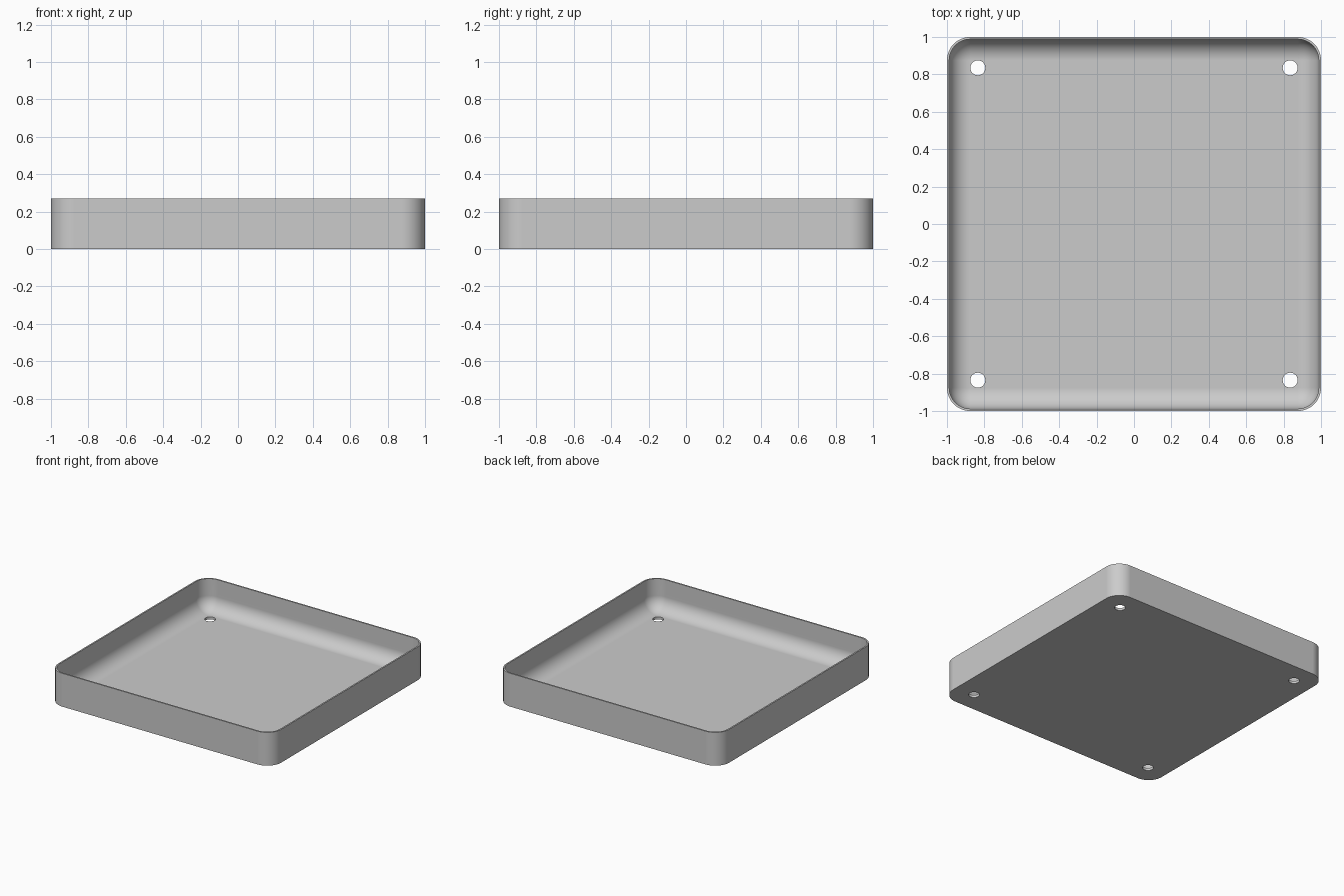
import bpy, bmesh
from math import sin, cos, pi

cube = bpy.data.objects.get("Cube")
if cube:
    bpy.data.objects.remove(cube, do_unlink=True)

HALF, HEIGHT, CORNER = 1.0, 0.27, 0.125
WALL, FLOOR, FILLET = 0.012, 0.02, 0.112
HOLE_POS, HOLE_RADIUS = 0.835, 0.04
CORNER_STEPS, FILLET_STEPS = 16, 14

gray = bpy.data.materials.new("plain gray")
gray.use_nodes = True
color = (0.6, 0.6, 0.6, 1)
gray.diffuse_color = color
gray.node_tree.nodes["Principled BSDF"].inputs["Base Color"].default_value = color


def rounded_ring(bm, inset, z):
    """Rounded square loop, inset from the outer outline."""
    radius = CORNER - inset
    centre = HALF - CORNER
    verts = []
    for k, (sx, sy) in enumerate([(1, 1), (-1, 1), (-1, -1), (1, -1)]):
        for i in range(CORNER_STEPS + 1):
            a = (k + i / CORNER_STEPS) * pi / 2
            verts.append(bm.verts.new((sx * centre + radius * cos(a),
                                       sy * centre + radius * sin(a), z)))
    return verts


# Tray shell: outer wall, rim, inner wall, fillet down to the floor
profile = [(0, 0), (0, HEIGHT), (WALL, HEIGHT)]
for i in range(FILLET_STEPS + 1):
    a = i / FILLET_STEPS * pi / 2
    profile.append((WALL + FILLET * (1 - cos(a)), FLOOR + FILLET * (1 - sin(a))))

bm = bmesh.new()
rings = [rounded_ring(bm, inset, z) for inset, z in profile]
for low, high in zip(rings, rings[1:]):
    n = len(low)
    for i in range(n):
        j = (i + 1) % n
        bm.faces.new((low[i], low[j], high[j], high[i]))
bm.faces.new(rings[0][::-1])
bm.faces.new(rings[-1])
bmesh.ops.recalc_face_normals(bm, faces=bm.faces)
mesh = bpy.data.meshes.new("tray")
bm.to_mesh(mesh)
bm.free()
mesh.materials.append(gray)
tray = bpy.data.objects.new("tray", mesh)
bpy.context.collection.objects.link(tray)

# Four drain holes through the floor
bm = bmesh.new()
for sx in (-1, 1):
    for sy in (-1, 1):
        made = bmesh.ops.create_cone(bm, cap_ends=True, segments=32, depth=0.2,
                                     radius1=HOLE_RADIUS, radius2=HOLE_RADIUS)
        bmesh.ops.translate(bm, verts=made["verts"],
                            vec=(sx * HOLE_POS, sy * HOLE_POS, 0))
cut_mesh = bpy.data.meshes.new("hole_cutter")
bm.to_mesh(cut_mesh)
bm.free()
cut_mesh.materials.append(gray)
cutter = bpy.data.objects.new("hole_cutter", cut_mesh)
bpy.context.collection.objects.link(cutter)
cutter.hide_render = True

holes = tray.modifiers.new("holes", 'BOOLEAN')
holes.operation = 'DIFFERENCE'
holes.solver = 'EXACT'
holes.object = cutter
bpy.ops.object.select_all(action='DESELECT')
tray.select_set(True)
bpy.context.view_layer.objects.active = tray
bpy.ops.object.modifier_apply(modifier="holes")
bpy.data.objects.remove(cutter, do_unlink=True)

# Smooth curves with crisp edges and flat floor shading
bpy.ops.object.shade_smooth_by_angle(angle=pi / 6)
weighted = tray.modifiers.new("flat_floor_normals", 'WEIGHTED_NORMAL')
weighted.keep_sharp = True
